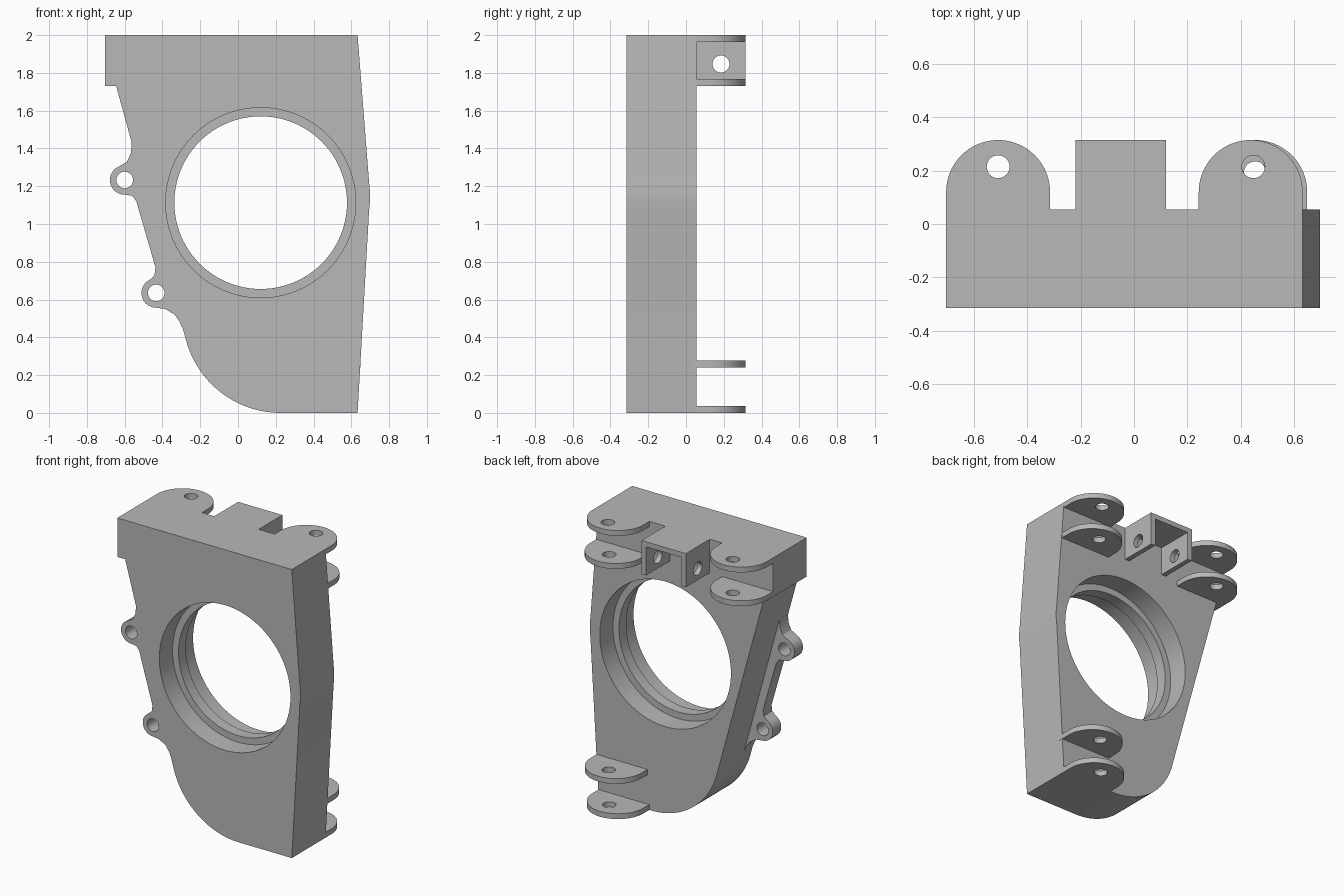
import bpy, math
from mathutils import Vector

cube = bpy.data.objects.get("Cube")
if cube:
    bpy.data.objects.remove(cube, do_unlink=True)

grey = bpy.data.materials.new("plain_grey")
grey.use_nodes = True
COLOUR = (0.48, 0.48, 0.48, 1)
grey.diffuse_color = COLOUR
grey.node_tree.nodes["Principled BSDF"].inputs["Base Color"].default_value = COLOUR

FRONT, BACK = -0.315, 0.055
PLATE = 0.037


def arc(cx, cy, r, a0, a1, n=24):
    """Points on a circle arc, angles in degrees."""
    angles = [math.radians(a0 + (a1 - a0) * i / n) for i in range(n + 1)]
    return [(cx + r * math.cos(a), cy + r * math.sin(a)) for a in angles]


def prism(name, profile, axis, lo, hi):
    """Extrude a 2D profile along an axis; the profile uses the other two axes in order."""
    def place(p, d):
        v = list(p)
        v.insert("xyz".index(axis), d)
        return Vector(v)
    n = len(profile)
    verts = [place(p, lo) for p in profile] + [place(p, hi) for p in profile]
    faces = [list(range(n))[::-1], list(range(n, 2 * n))]
    faces += [[i, (i + 1) % n, n + (i + 1) % n, n + i] for i in range(n)]
    mesh = bpy.data.meshes.new(name)
    mesh.from_pydata(verts, [], faces)
    mesh.materials.append(grey)
    obj = bpy.data.objects.new(name, mesh)
    bpy.context.collection.objects.link(obj)
    bpy.context.view_layer.objects.active = obj
    bpy.ops.object.select_all(action='DESELECT')
    obj.select_set(True)
    bpy.ops.object.mode_set(mode='EDIT')
    bpy.ops.mesh.select_all(action='SELECT')
    bpy.ops.mesh.normals_make_consistent(inside=False)
    bpy.ops.object.mode_set(mode='OBJECT')
    return obj


def drill(obj, cx, cy, r, axis, lo, hi, n=32):
    """Cut a round hole and remove the cutter."""
    cutter = prism("cutter", arc(cx, cy, r, 0, 360, n)[:-1], axis, lo, hi)
    cutter.hide_render = True
    mod = obj.modifiers.new("hole", 'BOOLEAN')
    mod.operation = 'DIFFERENCE'
    mod.solver = 'EXACT'
    mod.object = cutter
    bpy.context.view_layer.objects.active = obj
    bpy.ops.object.modifier_apply(modifier=mod.name)
    bpy.data.objects.remove(cutter, do_unlink=True)


def finish(obj):
    bpy.ops.object.select_all(action='DESELECT')
    obj.select_set(True)
    bpy.context.view_layer.objects.active = obj
    bpy.ops.object.shade_smooth_by_angle(angle=math.radians(25))


# Main housing with a bore that is widened from both faces, leaving a middle lip
outline = [(-0.705, 2), (-0.705, 1.73), (-0.645, 1.73)]
outline += arc(0.227, 0.52, 0.52, 195.4, 270, 32)
outline += [(0.633, 0), (0.694, 1.07), (0.699, 1.12), (0.699, 1.17), (0.694, 1.22), (0.633, 2)]
housing = prism("housing", outline, 'y', FRONT, BACK)
BORE = (0.12, 1.113)
drill(housing, *BORE, 0.457, 'y', -1, 1, 96)
drill(housing, *BORE, 0.503, 'y', -1, FRONT + 0.145, 96)
drill(housing, *BORE, 0.503, 'y', BACK - 0.145, 1, 96)
finish(housing)

# Hinge ears: name, centre x, hole x, hole y, base height
ears = [
    ("upper_right_ear_top", -0.51, -0.51, 0.215, 2 - PLATE),
    ("upper_right_ear_bottom", -0.51, -0.51, 0.215, 1.73),
    ("upper_left_ear_top", 0.438, 0.448, 0.215, 2 - PLATE),
    ("upper_left_ear_bottom", 0.455, 0.455, 0.192, 1.73),
    ("lower_left_ear_top", 0.453, 0.453, 0.2, 0.24),
    ("lower_left_ear_bottom", 0.438, 0.448, 0.2, 0),
]
for name, cx, hx, hy, z in ears:
    r = 0.195
    profile = [(cx - r, 0.03), (cx + r, 0.03)] + arc(cx, 0.12, r, 0, 180, 40)
    ear = prism(name, profile, 'z', z, z + PLATE)
    drill(ear, hx, hy, 0.043, 'z', z - 0.1, z + 0.1)
    finish(ear)

# Middle bracket: a channel open to the back and below, with a cross hole
x0, x1, zb, t = -0.22, 0.12, 1.767, 0.035
channel = [(x0, zb), (x0 + t, zb), (x0 + t, 2 - t), (x1 - t, 2 - t),
           (x1 - t, zb), (x1, zb), (x1, 2), (x0, 2)]
bracket = prism("middle_bracket", channel, 'y', BACK - 0.02, 0.315)
drill(bracket, 0.185, 1.847, 0.045, 'x', -0.5, 0.5)
finish(bracket)

# Side flange with two screw lugs
lugs = [(-0.6, 1.233), (-0.433, 0.635)]
flange_outline = [(-0.563, 1.43), (-0.567, 1.375), (-0.588, 1.33)]
flange_outline += arc(*lugs[0], 0.078, 112, 270)
flange_outline += [(-0.56, 1.15), (-0.538, 1.12), (-0.437, 0.77), (-0.442, 0.73)]
flange_outline += arc(*lugs[1], 0.078, 115, 270)
flange_outline += [(-0.385, 0.55), (-0.335, 0.52), (-0.307, 0.48),
                   (-0.298, 0.455), (-0.27, 0.48), (-0.53, 1.43)]
flange = prism("side_flange", flange_outline, 'y', FRONT + 0.002, -0.22)
for x, z in lugs:
    drill(flange, x, z, 0.044, 'y', -1, 1)
finish(flange)
